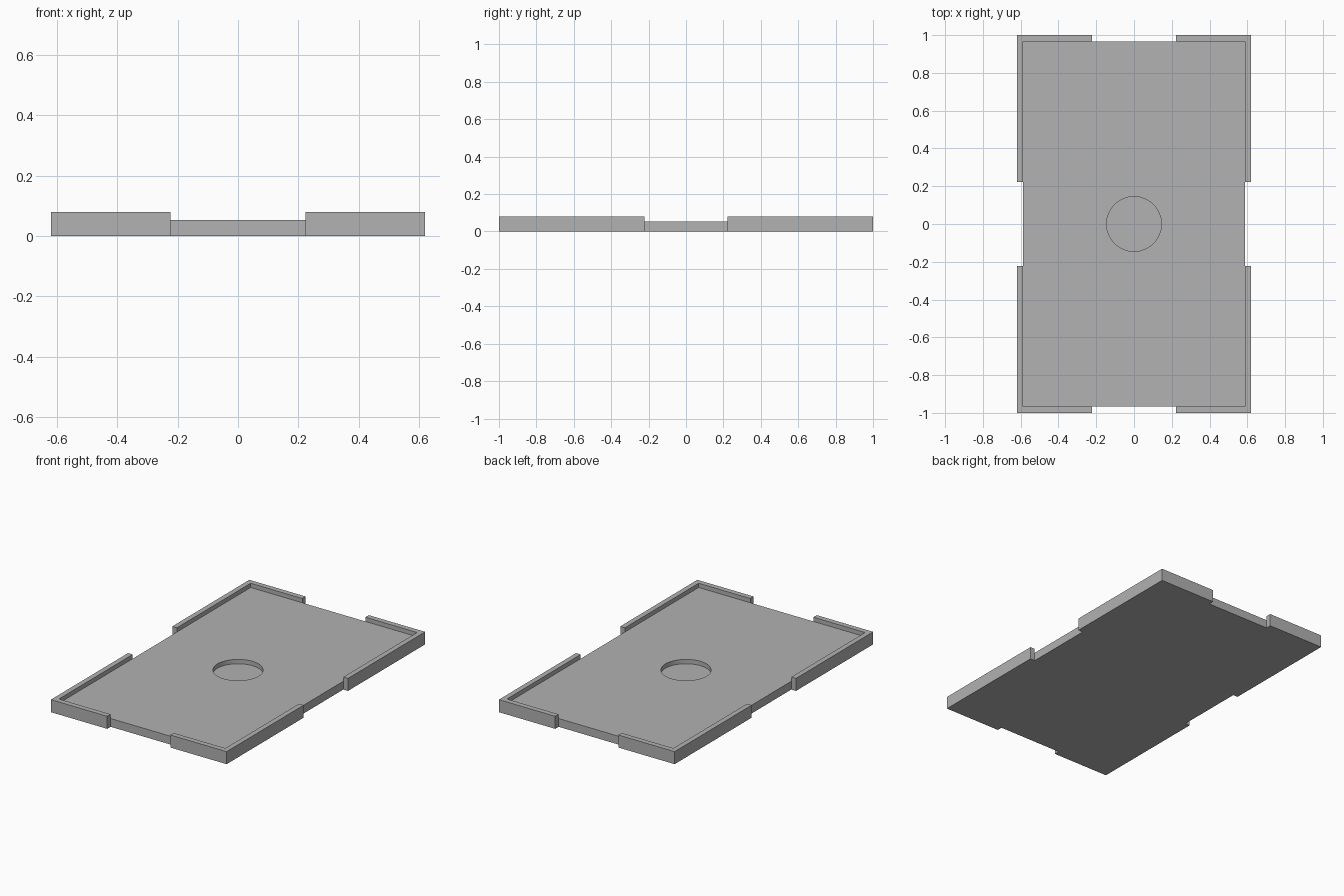
import bpy
import bmesh

cube = bpy.data.objects.get("Cube")
if cube:
    bpy.data.objects.remove(cube)

HALF_X, HALF_Y = 0.62, 1.0        # outer edge of the rim
IN_X, IN_Y = 0.587, 0.966         # plate edge and inner rim edge
GAP = 0.223                       # half width of the openings in the rim
PLATE_H, RIM_H = 0.053, 0.08
HOLE_R, HOLE_FLOOR = 0.145, 0.025

grey = bpy.data.materials.new("plain_grey")
grey.use_nodes = True
colour = (0.445, 0.445, 0.445, 1)
grey.diffuse_color = colour
grey.node_tree.nodes["Principled BSDF"].inputs["Base Color"].default_value = colour


def extruded(name, outline, height):
    """Solid prism standing on z = 0 from a flat outline."""
    bm = bmesh.new()
    face = bm.faces.new([bm.verts.new((x, y, 0)) for x, y in outline])
    top = bmesh.ops.extrude_face_region(bm, geom=[face])["geom"]
    verts = [g for g in top if isinstance(g, bmesh.types.BMVert)]
    bmesh.ops.translate(bm, verts=verts, vec=(0, 0, height))
    bmesh.ops.recalc_face_normals(bm, faces=bm.faces)
    mesh = bpy.data.meshes.new(name)
    bm.to_mesh(mesh)
    bm.free()
    mesh.materials.append(grey)
    obj = bpy.data.objects.new(name, mesh)
    bpy.context.collection.objects.link(obj)
    return obj


# Base plate
plate = extruded("base_plate", [(-IN_X, -IN_Y), (IN_X, -IN_Y), (IN_X, IN_Y), (-IN_X, IN_Y)], PLATE_H)

# Round recess cut into the top of the plate
bpy.ops.mesh.primitive_cylinder_add(vertices=64, radius=HOLE_R, depth=0.2,
                                    location=(0, 0, HOLE_FLOOR + 0.1))
cutter = bpy.context.object
cutter.name = "recess_cutter"
cutter.data.materials.append(grey)
cutter.hide_render = True
cutter.hide_set(True)
cutter.display_type = 'WIRE'
cut = plate.modifiers.new("recess", 'BOOLEAN')
cut.operation = 'DIFFERENCE'
cut.solver = 'EXACT'
cut.object = cutter

# Bake the cut and drop the helper
bpy.context.view_layer.update()
result = bpy.data.meshes.new_from_object(plate.evaluated_get(bpy.context.evaluated_depsgraph_get()))
plate.modifiers.clear()
plate.data = result
bpy.data.objects.remove(cutter)

# Raised L-shaped rims, one round each corner
corner = [(GAP, HALF_Y), (HALF_X, HALF_Y), (HALF_X, GAP),
          (IN_X, GAP), (IN_X, IN_Y), (GAP, IN_Y)]
for side, sx in (("left", 1), ("right", -1)):
    for end, sy in (("front", -1), ("back", 1)):
        extruded(f"{end}_{side}_corner_rim", [(x * sx, y * sy) for x, y in corner], RIM_H)
